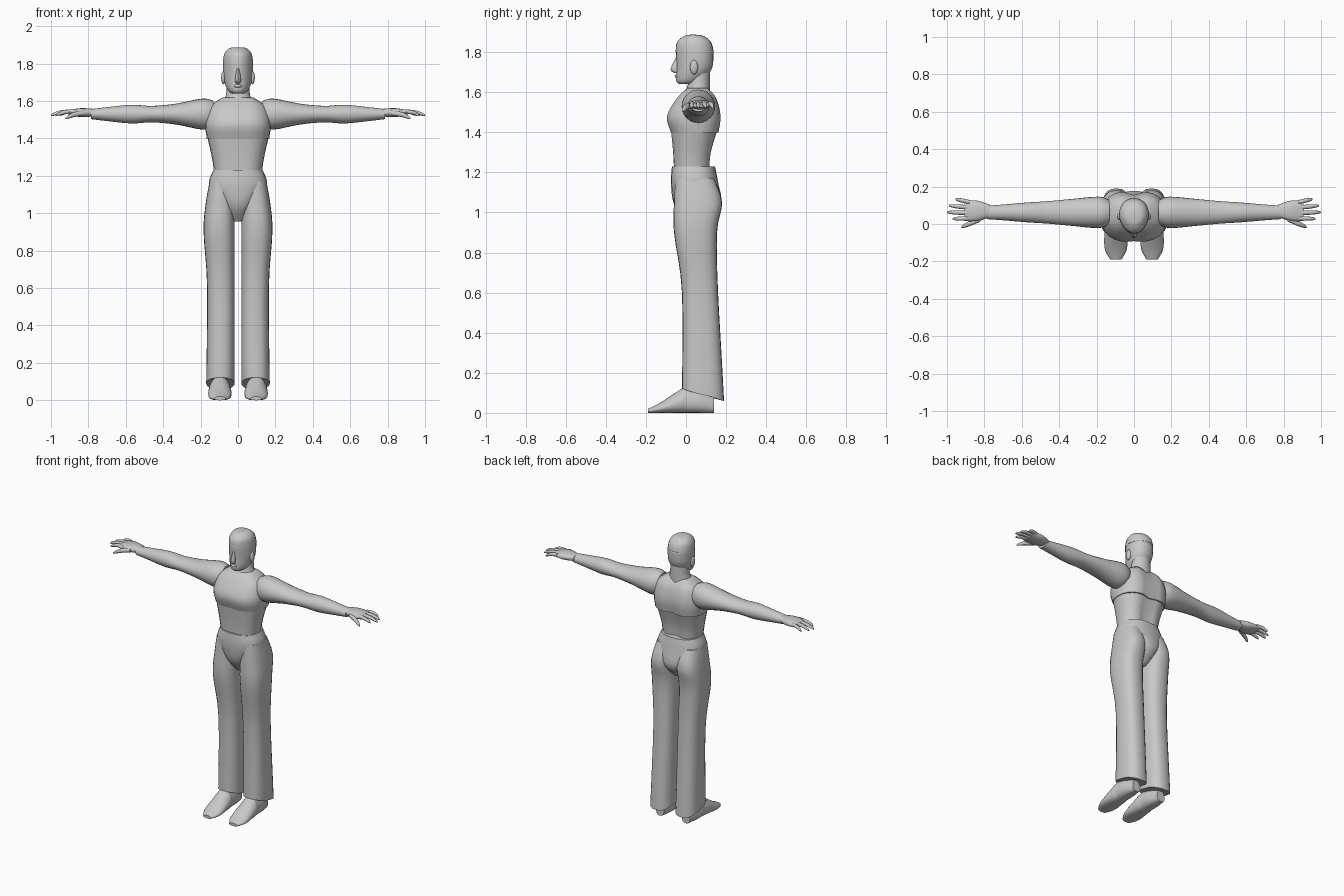
import bpy, bmesh, math
from mathutils import Vector

cube = bpy.data.objects.get("Cube")
if cube:
    bpy.data.objects.remove(cube)

grey = bpy.data.materials.new("plain grey")
grey.use_nodes = True
grey.diffuse_color = (0.58, 0.58, 0.58, 1)
grey.node_tree.nodes["Principled BSDF"].inputs["Base Color"].default_value = grey.diffuse_color

# How ring coordinates (u, v) and the position t along the loft map to space
AXES = {
    "X": lambda u, v, t: Vector((t, u, v)),
    "Y": lambda u, v, t: Vector((u, t, v)),
    "Z": lambda u, v, t: Vector((u, v, t)),
}


def finish(name, bm, mirror):
    """Turn a bmesh into a smooth grey object, optionally mirrored across x."""
    bmesh.ops.recalc_face_normals(bm, faces=bm.faces)
    mesh = bpy.data.meshes.new(name)
    bm.to_mesh(mesh)
    bm.free()
    mesh.materials.append(grey)
    obj = bpy.data.objects.new(name, mesh)
    bpy.context.collection.objects.link(obj)
    bpy.ops.object.select_all(action="DESELECT")
    obj.select_set(True)
    bpy.context.view_layer.objects.active = obj
    bpy.ops.object.shade_smooth_by_angle(angle=math.radians(50))
    if mirror:
        obj.modifiers.new("mirror", "MIRROR").use_mirror_merge = False


def smooth_sections(sections, steps=4):
    """Pass a smooth curve through the given sections."""
    points = [Vector(section) for section in sections]
    last = len(points) - 1
    result = []
    for i in range(last):
        start, end = points[i], points[i + 1]
        leaving = (end - points[max(i - 1, 0)]) / 2
        arriving = (points[min(i + 2, last)] - start) / 2
        for step in range(steps):
            f = step / steps
            blend = f * f * (3 - 2 * f)
            result.append(start.lerp(end, blend)
                          + leaving * f * (1 - f) ** 2 - arriving * f * f * (1 - f))
    return result + [points[last]]


def loft(name, axis, sections, sides=24, power=2.0, mirror=False, shape=None):
    """Skin rounded rings; each section is (t, u_min, u_max, v_min, v_max)."""
    bm = bmesh.new()
    rings = []
    for t, u_min, u_max, v_min, v_max in smooth_sections(sections):
        ring = []
        for i in range(sides):
            angle = math.tau * i / sides
            c, s = math.cos(angle), math.sin(angle)
            across = math.copysign(abs(c) ** (2 / power), c)
            along = math.copysign(abs(s) ** (2 / power), s)
            u = (u_min + u_max + (u_max - u_min) * across) / 2
            v = (v_min + v_max + (v_max - v_min) * along) / 2
            co = AXES[axis](u, v, t)
            if shape:
                shape(co, s)
            ring.append(bm.verts.new(co))
        rings.append(ring)
    for low, high in zip(rings, rings[1:]):
        for i in range(sides):
            j = (i + 1) % sides
            bm.faces.new((low[i], low[j], high[j], high[i]))
    bm.faces.new(rings[0])
    bm.faces.new(rings[-1])
    finish(name, bm, mirror)


def body(name, sections, **options):
    """Loft upwards, centred on x; each section is (z, half_width, front, back)."""
    rings = [(z, -half, half, front, back) for z, half, front, back in sections]
    loft(name, "Z", rings, **options)


def limb(name, centre_y, centre_z, sections, **options):
    """Loft outwards along x; each section is (x, half_depth, half_height)."""
    rings = [(x, centre_y - depth, centre_y + depth, centre_z - height, centre_z + height)
             for x, depth, height in sections]
    loft(name, "X", rings, mirror=True, **options)


def ball(name, centre, radii, mirror=False):
    """A stretched sphere."""
    bm = bmesh.new()
    bmesh.ops.create_uvsphere(bm, u_segments=16, v_segments=8, radius=1)
    bmesh.ops.scale(bm, vec=radii, verts=bm.verts)
    bmesh.ops.translate(bm, vec=centre, verts=bm.verts)
    finish(name, bm, mirror)


def spine_groove(co, s):
    # Sink the middle of the back and, less, the breastbone
    middle = max(0, 1 - abs(co.x) / 0.07)
    co.y -= s * middle * (0.025 if s > 0 else 0.008)


def face_taper(co, s):
    # Narrow the front of the skull
    co.x *= 1 + 0.2 * min(s, 0)


def slanted_hem(co, s):
    # The hem drops towards the heel
    co.z -= 0.03 * s * max(0, 1 - co.z / 0.3) * 1.5


def narrow_upper(co, s):
    # The top of the shoe is narrower than its sole
    co.x += (SHOE_CENTRE - co.x) * 0.35 * max(s, 0)


# Torso
body("abdomen", [(1.2, .125, -.065, .125), (1.3, .14, -.07, .135), (1.41, .165, -.08, .165)],
     power=2.4, shape=spine_groove)
body("chest", [(1.4, .167, -.08, .17), (1.48, .175, -.1, .18), (1.57, .15, -.05, .16),
               (1.62, .08, 0, .12)], power=2.5, shape=spine_groove)

# Neck and head
body("neck", [(1.58, .085, -.02, .12), (1.64, .063, .01, .12), (1.72, .06, .01, .12)])
body("head", [(1.64, .03, -.035, .03), (1.66, .055, -.05, .08), (1.72, .077, -.047, .13),
              (1.81, .08, -.05, .138)], power=2.2, shape=face_taper)
body("hair", [(1.8, .081, -.052, .139), (1.85, .074, -.045, .125), (1.88, .05, -.01, .09),
              (1.887, .02, .02, .05)], power=2.2, shape=face_taper)
body("nose", [(1.695, .012, -.056, -.03), (1.715, .016, -.077, -.03), (1.775, .007, -.05, -.03)],
     sides=8)
ball("lips", (0, -.04, 1.68), (.022, .017, .01))
ball("ear", (.078, .04, 1.725), (.012, .02, .036), mirror=True)

# Trousers: hips, then the flared legs
body("hips", [(.955, .03, 0, .1), (1.04, .09, -.06, .175), (1.15, .155, -.075, .16),
              (1.23, .132, -.07, .145)], power=2.4)
LEG_INNER = 0.018
loft("trouser_leg", "Z",
     [(z, LEG_INNER, outer, front, back) for z, outer, front, back in (
         (.09, .17, -.02, .19), (.6, .165, -.02, .16), (.9, .184, -.06, .155),
         (1.05, .173, -.06, .18), (1.17, .152, -.055, .14))],
     power=2.5, mirror=True, shape=slanted_hem)

# Shoes: each section is (y, half_width, height) above a flat sole
SHOE_CENTRE = 0.097
loft("shoe", "Y",
     [(y, SHOE_CENTRE - half, SHOE_CENTRE + half, 0, height) for y, half, height in (
         (-.19, .03, .02), (-.13, .06, .05), (-.03, .06, .115), (0, .055, .13),
         (.07, .05, .115), (.14, .03, .08))],
     power=2.6, mirror=True, shape=narrow_upper)

# Arms and hands
limb("arm", .062, 1.53, [(.13, .065, .07), (.19, .084, .083), (.33, .072, .056),
                         (.46, .06, .044), (.57, .053, .05), (.7, .042, .037),
                         (.785, .036, .027)])
limb("palm", .07, 1.538, [(.77, .033, .02), (.84, .055, .024), (.905, .054, .013)],
     sides=16, power=2.3)


def finger(name, base, tip, radius):
    """A tapering finger that curls down from base to tip."""
    rings = []
    for f, size in ((0, 1), (0.5, 1), (0.85, 0.75), (1, 0.3)):
        p = Vector(base).lerp(Vector(tip), f)
        p.z += 0.03 * f * (1 - f)
        r = radius * size
        rings.append((p.x, p.y - r, p.y + r, p.z - r, p.z + r))
    loft(name, "X", rings, sides=10, mirror=True)


reaches = {"index": .97, "middle": 1, "ring": .99, "little": .955}
for i, (which, reach) in enumerate(reaches.items()):
    finger(which + "_finger", (.88, .03 + .029 * i, 1.543), (reach, .028 + .035 * i, 1.524), .0115)
finger("thumb", (.82, .027, 1.535), (.922, -.016, 1.507), .014)
